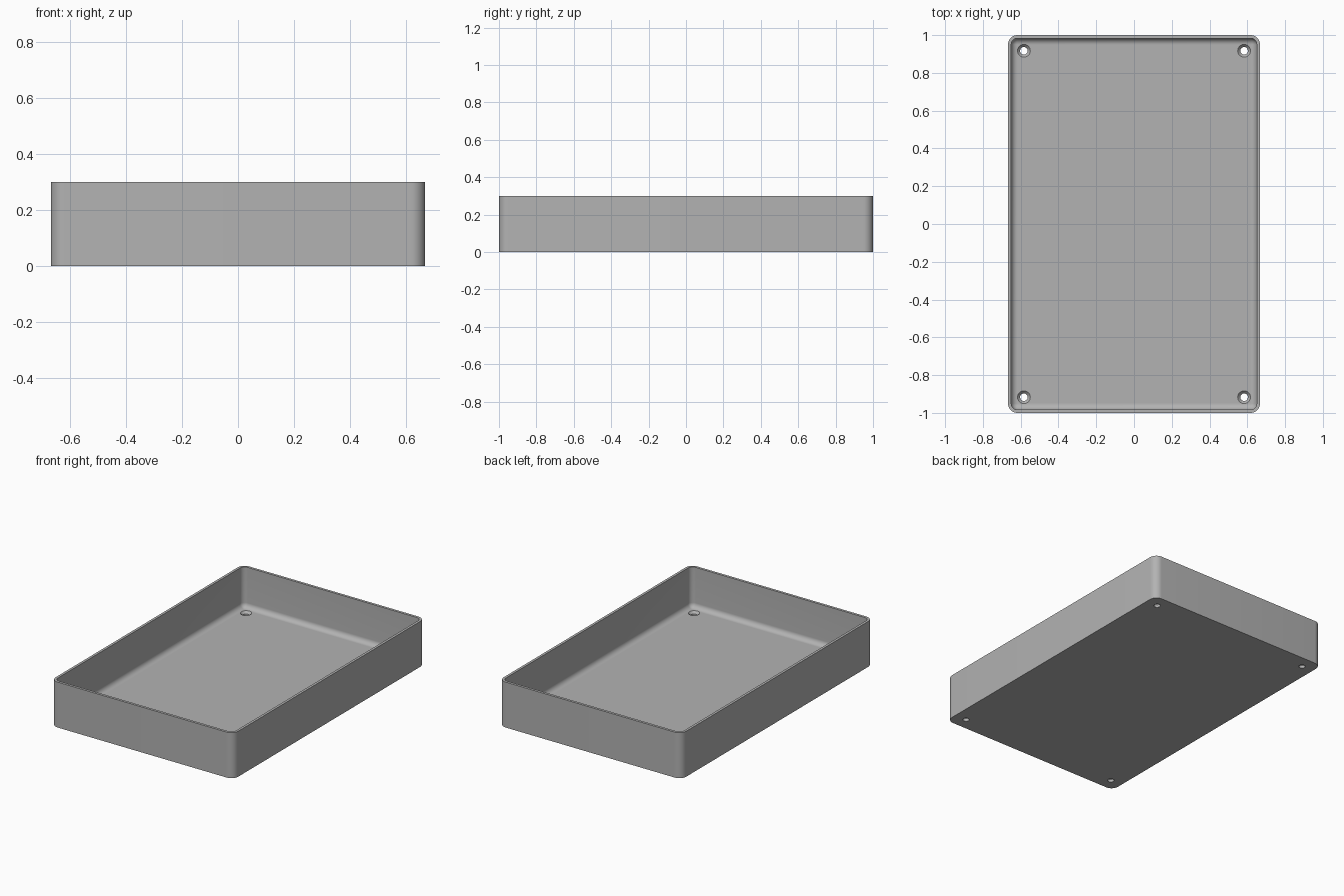
import bpy, bmesh
from math import cos, sin, pi, radians

old = bpy.data.objects.get("Cube")
if old:
    bpy.data.objects.remove(old, do_unlink=True)

HALF_X, HALF_Y, HEIGHT = 0.667, 1.0, 0.3
CORNER, WALL, FLOOR, FILLET = 0.05, 0.017, 0.033, 0.033
HOLE_X, HOLE_Y = 0.583, 0.917
STEPS = 10

grey = bpy.data.materials.new("plain grey")
grey.use_nodes = True
colour = (0.45, 0.45, 0.45, 1)
grey.diffuse_color = colour
grey.node_tree.nodes["Principled BSDF"].inputs["Base Color"].default_value = colour


def ring(bm, inset, z):
    """Rounded rectangle of vertices, inset from the outer outline."""
    r = max(CORNER - inset, 0.0005)
    cx, cy = HALF_X - inset - r, HALF_Y - inset - r
    verts = []
    for quarter, (sx, sy) in enumerate(((1, 1), (-1, 1), (-1, -1), (1, -1))):
        for i in range(STEPS + 1):
            a = (quarter + i / STEPS) * pi / 2
            verts.append(bm.verts.new((sx * cx + r * cos(a), sy * cy + r * sin(a), z)))
    return verts


def bridge(bm, lower, upper):
    n = len(lower)
    for i in range(n):
        j = (i + 1) % n
        bm.faces.new((lower[i], lower[j], upper[j], upper[i]))


def new_object(name, bm):
    bmesh.ops.recalc_face_normals(bm, faces=bm.faces)
    mesh = bpy.data.meshes.new(name)
    bm.to_mesh(mesh)
    bm.free()
    obj = bpy.data.objects.new(name, mesh)
    bpy.context.collection.objects.link(obj)
    mesh.materials.append(grey)
    return obj


# Tray shell: outer wall, rim, inner wall and the fillet down to the floor
bm = bmesh.new()
rings = [ring(bm, 0, 0), ring(bm, 0, HEIGHT), ring(bm, WALL, HEIGHT)]
for i in range(STEPS + 1):
    a = i / STEPS * pi / 2
    rings.append(ring(bm, WALL + FILLET * (1 - cos(a)), FLOOR + FILLET * (1 - sin(a))))
for lower, upper in zip(rings, rings[1:]):
    bridge(bm, lower, upper)
bm.faces.new(rings[0])
bm.faces.new(rings[-1])
tray = new_object("tray", bm)

# Countersunk screw holes: a turned cutter in each corner
profile = [(0.02, -0.02), (0.02, 0.018), (0.034, FLOOR), (0.034, 0.06)]
SIDES = 32
bm = bmesh.new()
for sx in (-1, 1):
    for sy in (-1, 1):
        loops = [[bm.verts.new((sx * HOLE_X + r * cos(2 * pi * k / SIDES),
                                sy * HOLE_Y + r * sin(2 * pi * k / SIDES), z))
                  for k in range(SIDES)] for r, z in profile]
        for lower, upper in zip(loops, loops[1:]):
            bridge(bm, lower, upper)
        bm.faces.new(loops[0])
        bm.faces.new(loops[-1])
cutter = new_object("screw_hole_cutter", bm)
cutter.hide_render = True

cut = tray.modifiers.new("screw holes", "BOOLEAN")
cut.operation = "DIFFERENCE"
cut.solver = "EXACT"
cut.object = cutter

# Apply the cut, drop the helper and smooth the rounded surfaces
bpy.ops.object.select_all(action="DESELECT")
bpy.context.view_layer.objects.active = tray
tray.select_set(True)
bpy.ops.object.modifier_apply(modifier=cut.name)
bpy.data.objects.remove(cutter, do_unlink=True)
bpy.ops.object.shade_smooth_by_angle(angle=radians(30))
